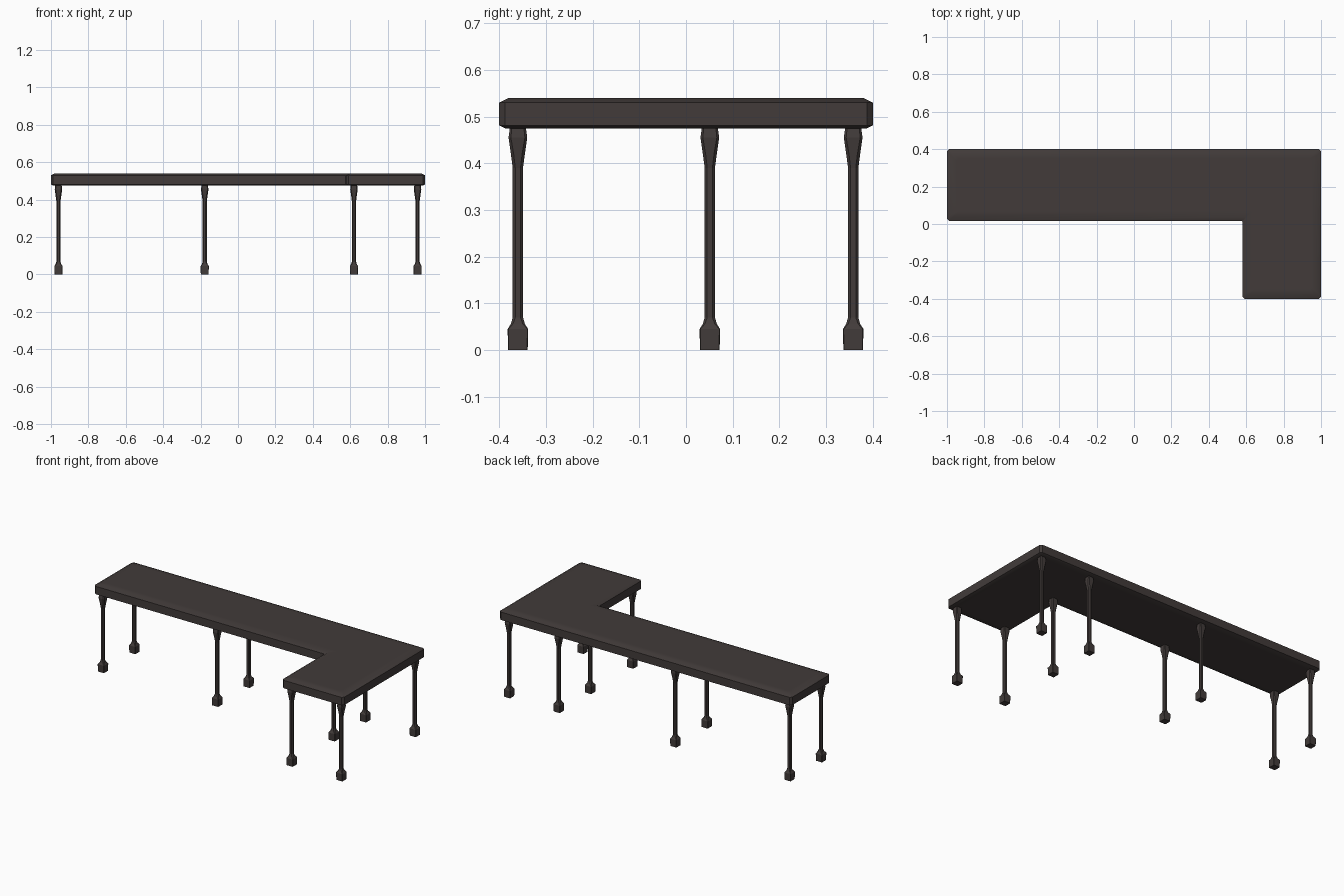
import bpy, bmesh, math

cube = bpy.data.objects.get("Cube")
if cube:
    bpy.data.objects.remove(cube, do_unlink=True)

mat = bpy.data.materials.new("dark brown wood")
mat.use_nodes = True
colour = (0.054, 0.044, 0.042, 1)
mat.diffuse_color = colour
mat.node_tree.nodes["Principled BSDF"].inputs["Base Color"].default_value = colour


def loft(name, rings, location=(0, 0, 0)):
    """Skin a stack of equal-length rings and cap both ends."""
    bm = bmesh.new()
    rows = [[bm.verts.new(p) for p in ring] for ring in rings]
    for low, high in zip(rows, rows[1:]):
        for i in range(len(low)):
            j = (i + 1) % len(low)
            bm.faces.new((low[i], low[j], high[j], high[i]))
    bm.faces.new(rows[0][::-1])
    bm.faces.new(rows[-1])
    bmesh.ops.recalc_face_normals(bm, faces=bm.faces)
    mesh = bpy.data.meshes.new(name)
    bm.to_mesh(mesh)
    bm.free()
    mesh.materials.append(mat)
    obj = bpy.data.objects.new(name, mesh)
    obj.location = location
    bpy.context.collection.objects.link(obj)
    return obj


# L-shaped top: each corner is (x, y, inward x sign, inward y sign)
corners = [(-1, 0.017, 1, 1), (0.58, 0.017, 1, 1), (0.58, -0.4, 1, 1),
           (1, -0.4, -1, 1), (1, 0.4, -1, -1), (-1, 0.4, 1, -1)]


def top_ring(z, inset):
    pts = [(x + sx * inset, y + sy * inset) for x, y, sx, sy in corners]
    ring = []
    for i, (x, y) in enumerate(pts):
        chamfer = 0.004 if i == 1 else 0.012
        for nx, ny in (pts[i - 1], pts[(i + 1) % len(pts)]):
            d = math.hypot(nx - x, ny - y)
            ring.append((x + (nx - x) * chamfer / d, y + (ny - y) * chamfer / d, z))
    return ring


top_profile = [(0.475, 0.04), (0.475, 0.012), (0.481, 0), (0.53, 0),
               (0.54, 0.02), (0.54, 0.05)]
table_top = loft("table_top", [top_ring(z, inset) for z, inset in top_profile])
bpy.context.view_layer.objects.active = table_top
table_top.select_set(True)
bpy.ops.object.shade_smooth_by_angle(angle=math.radians(32))


# Legs: chamfered square sections of (height, half width, flat share)
def leg_ring(z, h, share):
    k = h * share
    return [(h, -k, z), (h, k, z), (k, h, z), (-k, h, z),
            (-h, k, z), (-h, -k, z), (-k, -h, z), (k, -h, z)]


leg_profile = [(0, 0.021, 0.93), (0.045, 0.022, 0.93), (0.056, 0.015, 0.7),
               (0.07, 0.011, 0.5), (0.39, 0.011, 0.5), (0.42, 0.015, 0.6),
               (0.455, 0.02, 0.75), (0.477, 0.017, 0.75)]
leg_rings = [leg_ring(*section) for section in leg_profile]

places = [(x, y) for x in (-0.96, -0.178, 0.62) for y in (0.051, 0.358)]
places += [(0.96, 0.358), (0.62, -0.36), (0.96, -0.36)]
for n, (x, y) in enumerate(places, 1):
    loft(f"leg_{n}", leg_rings, (x, y, 0))
